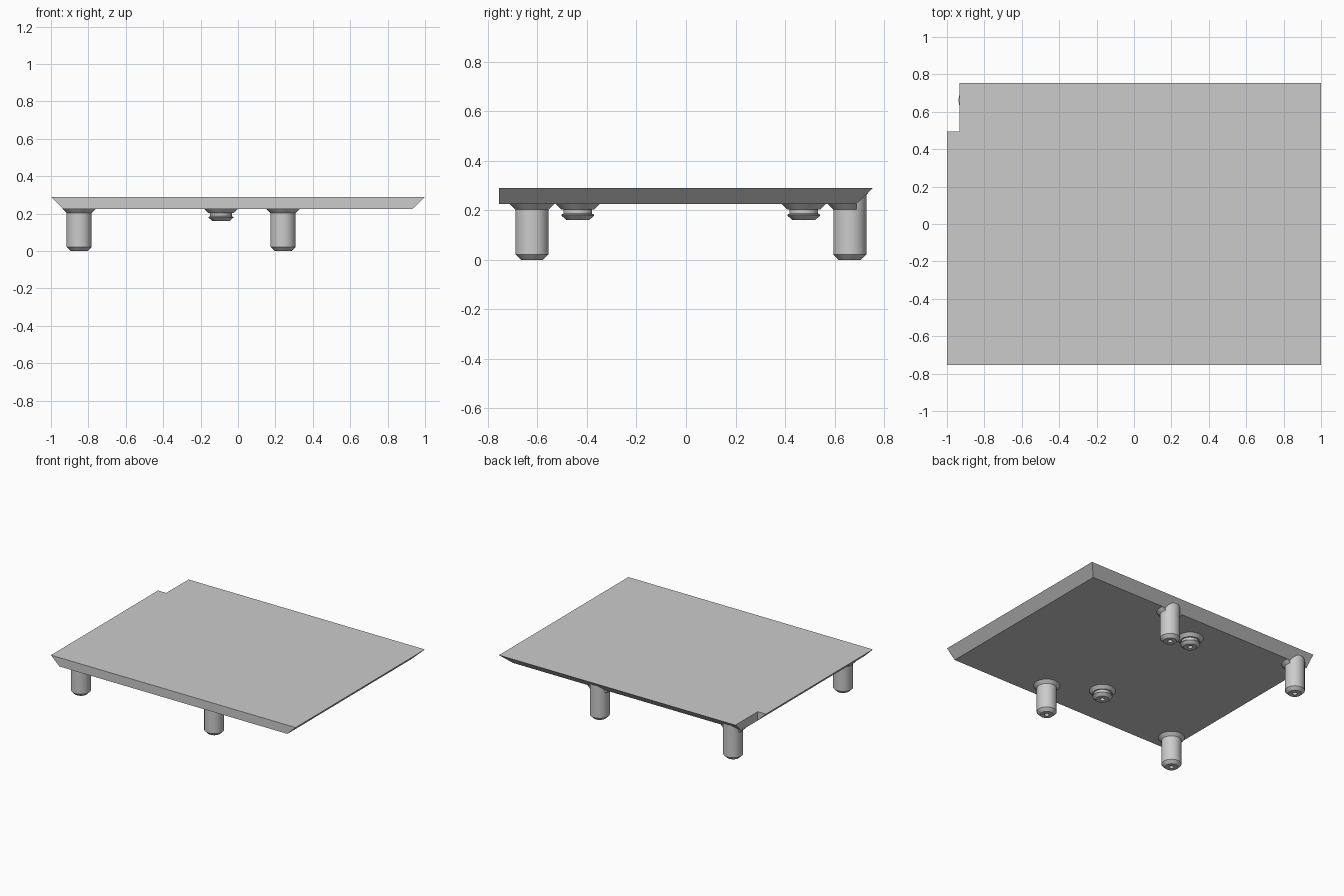
import bpy, bmesh, math

cube = bpy.data.objects.get("Cube")
if cube:
    bpy.data.objects.remove(cube, do_unlink=True)

TOP, BASE = 0.29, 0.225        # panel upper and lower face
EDGE, INNER = 0.755, 0.688     # back edge above and below the bevel

grey = bpy.data.materials.new("light_grey")
grey.use_nodes = True
colour = (0.6, 0.6, 0.6, 1)
grey.diffuse_color = colour
grey.node_tree.nodes["Principled BSDF"].inputs["Base Color"].default_value = colour


def finish(bm, name, smooth=True):
    bmesh.ops.recalc_face_normals(bm, faces=bm.faces)
    mesh = bpy.data.meshes.new(name)
    bm.to_mesh(mesh)
    bm.free()
    mesh.materials.append(grey)
    obj = bpy.data.objects.new(name, mesh)
    bpy.context.collection.objects.link(obj)
    if smooth:
        bpy.ops.object.select_all(action='DESELECT')
        obj.select_set(True)
        bpy.context.view_layer.objects.active = obj
        bpy.ops.object.shade_smooth_by_angle(angle=math.radians(30))
    return obj


def lathe(name, profile, x, y, clip_y=None):
    """Spin a (radius, z) profile about a vertical axis, optionally cut at the back."""
    bm = bmesh.new()
    verts = [bm.verts.new((r, 0, z)) for r, z in profile]
    edges = [bm.edges.new(pair) for pair in zip(verts, verts[1:])]
    bmesh.ops.spin(bm, geom=verts + edges, cent=(0, 0, 0), axis=(0, 0, 1),
                   angle=math.tau, steps=40)
    bmesh.ops.remove_doubles(bm, verts=bm.verts, dist=0.0001)
    bmesh.ops.translate(bm, verts=bm.verts, vec=(x, y, 0))
    if clip_y is not None:
        bmesh.ops.bisect_plane(bm, geom=bm.verts[:] + bm.edges[:] + bm.faces[:],
                               plane_co=(0, clip_y, 0), plane_no=(0, 1, 0),
                               clear_outer=True)
        bmesh.ops.holes_fill(bm, edges=[e for e in bm.edges if e.is_boundary])
    return finish(bm, name)


# Panel: bevelled underneath on the sides and back, with a notch at one back corner
upper = [(-1, -EDGE), (1, -EDGE), (1, EDGE), (-0.933, EDGE), (-0.933, 0.495), (-1, 0.495)]
lower = [(-0.933, -EDGE), (0.933, -EDGE), (0.933, INNER), (-0.933, INNER), (-0.933, 0.495)]
bm = bmesh.new()
u = [bm.verts.new((x, y, TOP)) for x, y in upper]
b = [bm.verts.new((x, y, BASE)) for x, y in lower]
bm.faces.new(u)
bm.faces.new(b[::-1])
for i in range(4):
    bm.faces.new((u[i], b[i], b[i + 1], u[i + 1]))
bm.faces.new((u[4], b[4], u[5]))
bm.faces.new((u[5], b[4], b[0], u[0]))
finish(bm, "panel", smooth=False)

# Profiles of the pins, their collars and the short studs
tip = [(0, 0.04), (0.016, 0.04), (0.016, 0), (0.045, 0), (0.067, 0.022)]
front_pin = tip + [(0.067, 0.24), (0, 0.24)]
back_pin = tip + [(0.067, 0.262), (0.084, 0.283), (0, 0.283)]
collar = [(0, 0.203), (0.067, 0.203), (0.089, BASE), (0.089, 0.23), (0, 0.23)]
stud = [(0, 0.19), (0.016, 0.19), (0.016, 0.16), (0.045, 0.16), (0.066, 0.178),
        (0.066, 0.183), (0.058, 0.186), (0.058, 0.21), (0, 0.21)]

# Four locating pins
for side, x in (("right", -0.849), ("left", 0.241)):
    lathe("front_pin_" + side, front_pin, x, -0.622)
    lathe("front_collar_" + side, collar, x, -0.622)
    lathe("back_pin_" + side, back_pin, x, 0.662)
    lathe("back_collar_" + side, collar, x, 0.662, clip_y=INNER)

# Two short studs along the middle
for place, y in (("front", -0.437), ("back", 0.476)):
    lathe("stud_" + place, stud, -0.091, y)
    lathe("stud_collar_" + place, collar, -0.091, y)
